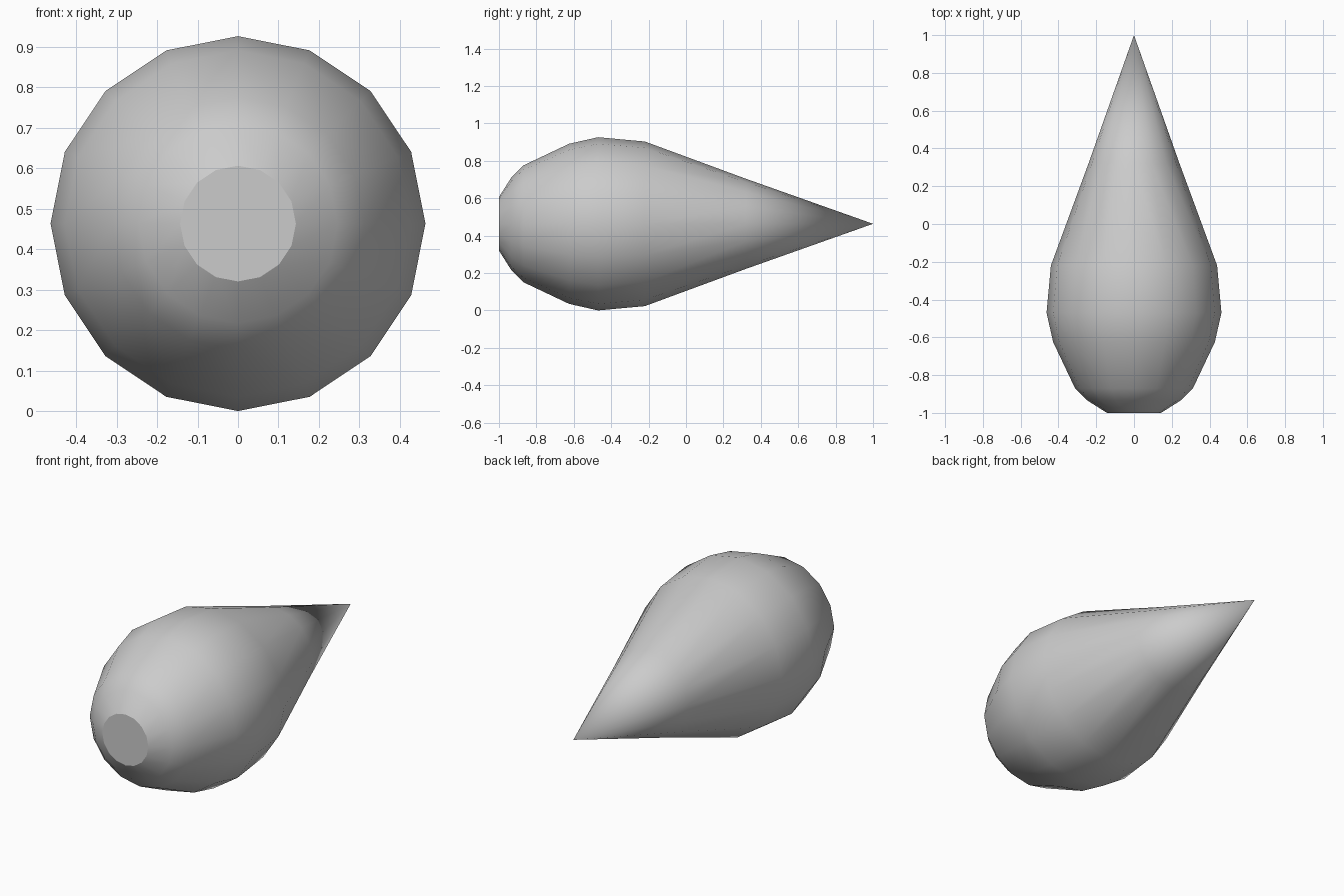
import bpy, bmesh, math

if "Cube" in bpy.data.objects:
    bpy.data.objects.remove(bpy.data.objects["Cube"])

SIDES = 16
AXIS_Z = 0.463
# Profile as (y, radius), from the blunt front to the pointed tip
PROFILE = [(-1.0, 0.143), (-0.935, 0.246), (-0.87, 0.312), (-0.625, 0.428),
           (-0.47, 0.463), (-0.22, 0.44), (0.32, 0.241)]
TIP_Y = 1.0

bm = bmesh.new()

# Rings around the y axis
rings = []
for y, r in PROFILE:
    ring = []
    for i in range(SIDES):
        a = 2 * math.pi * i / SIDES
        ring.append(bm.verts.new((r * math.cos(a), y, AXIS_Z + r * math.sin(a))))
    rings.append(ring)

# Skin between rings
for lower, upper in zip(rings, rings[1:]):
    for i in range(SIDES):
        j = (i + 1) % SIDES
        bm.faces.new((lower[i], lower[j], upper[j], upper[i]))

# Flat front cap and pointed tip
bm.faces.new(rings[0])
tip = bm.verts.new((0, TIP_Y, AXIS_Z))
for i in range(SIDES):
    bm.faces.new((rings[-1][i], rings[-1][(i + 1) % SIDES], tip))

bmesh.ops.recalc_face_normals(bm, faces=bm.faces[:])
mesh = bpy.data.meshes.new("teardrop_body")
bm.to_mesh(mesh)
bm.free()

body = bpy.data.objects.new("teardrop_body", mesh)
bpy.context.collection.objects.link(body)
bpy.context.view_layer.objects.active = body
body.select_set(True)
bpy.ops.object.shade_smooth_by_angle(angle=math.radians(30))
